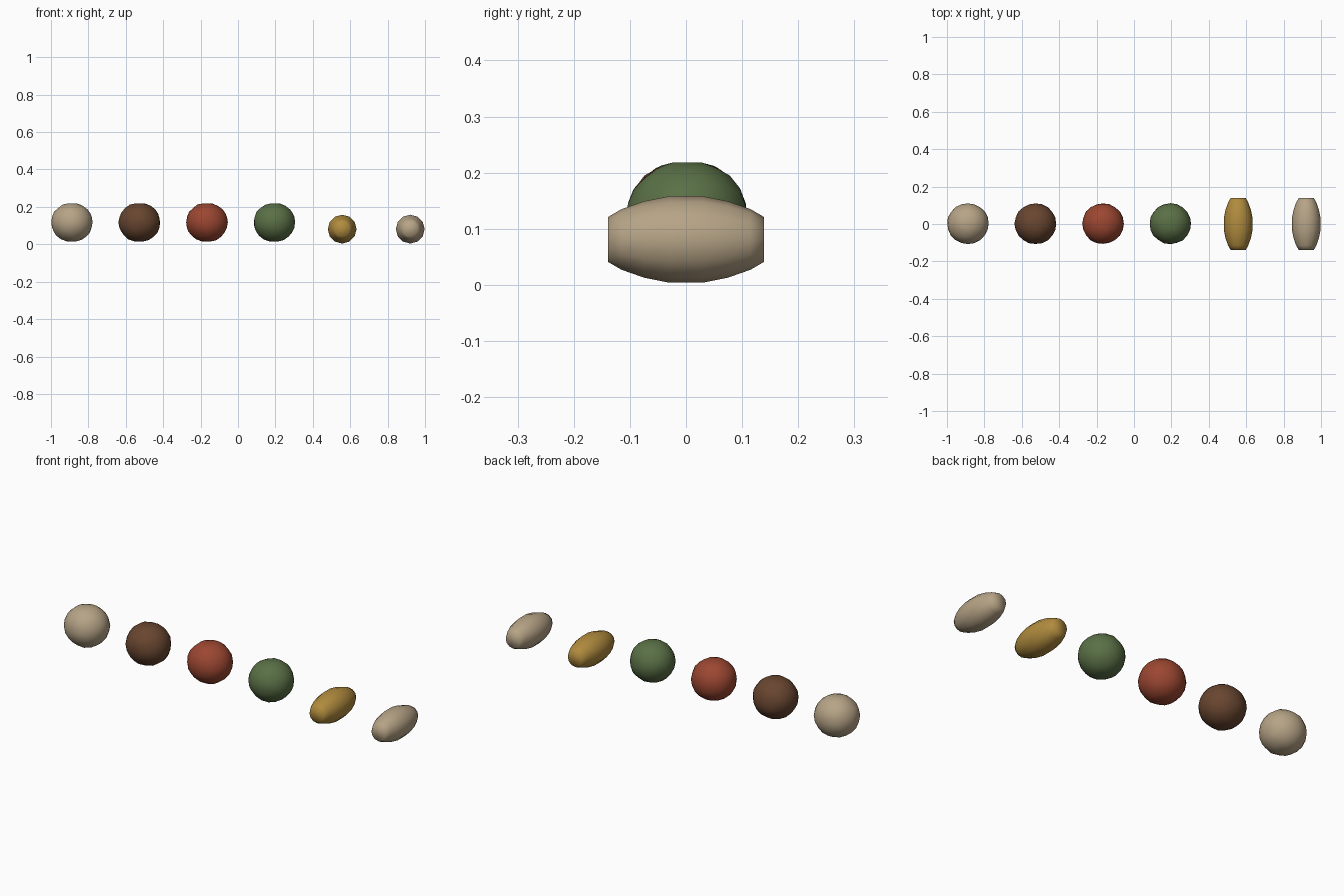
import bpy, bmesh, random

if "Cube" in bpy.data.objects:
    bpy.data.objects.remove(bpy.data.objects["Cube"])

random.seed(4)


def material(name, rgb):
    m = bpy.data.materials.new(name)
    m.diffuse_color = (*rgb, 1)
    m.use_nodes = True
    m.node_tree.nodes["Principled BSDF"].inputs["Base Color"].default_value = m.diffuse_color
    return m


CREAM = material("cream", (0.47, 0.37, 0.24))
BROWN = material("brown", (0.138, 0.060, 0.029))
RED = material("brick_red", (0.33, 0.062, 0.031))
GREEN = material("leaf_green", (0.102, 0.162, 0.061))
OCHRE = material("ochre", (0.44, 0.26, 0.048))


def finish(bm, name, mat, location):
    bmesh.ops.recalc_face_normals(bm, faces=bm.faces)
    mesh = bpy.data.meshes.new(name)
    bm.to_mesh(mesh)
    bm.free()
    mesh.materials.append(mat)
    for p in mesh.polygons:
        p.use_smooth = True
    ob = bpy.data.objects.new(name, mesh)
    ob.location = location
    bpy.context.collection.objects.link(ob)


def ball(name, x, mat):
    # slightly lumpy, slightly flattened round ball
    bm = bmesh.new()
    bmesh.ops.create_icosphere(bm, subdivisions=3, radius=1)
    for v in bm.verts:
        k = random.uniform(0.985, 1.015)
        v.co.x *= 0.111 * k
        v.co.y *= 0.109 * k
        v.co.z = max(-0.101, min(0.101, v.co.z * 0.106 * k))
    finish(bm, name, mat, (x, 0.002, 0.117))


def pod(name, x, mat):
    # long ellipsoid lying along y with blunt ends: rings of (y, radius)
    profile = [(-0.139, 0.040), (-0.115, 0.054), (-0.075, 0.068), (-0.03, 0.077),
               (0.03, 0.077), (0.075, 0.068), (0.115, 0.054), (0.139, 0.040)]
    bm = bmesh.new()
    rings = []
    for y, r in profile:
        ring = bmesh.ops.create_circle(bm, segments=12, radius=r)["verts"]
        for v in ring:
            v.co = (v.co.x, y, v.co.y + 0.001)
        rings.append(ring)
    for a, b in zip(rings, rings[1:]):
        for i in range(12):
            j = (i + 1) % 12
            bm.faces.new((a[i], a[j], b[j], b[i]))
    bm.faces.new(rings[0])
    bm.faces.new(rings[-1])
    finish(bm, name, mat, (x, 0, 0.080))


# row of four round balls, then two pods
for i, (name, mat) in enumerate([("cream_ball", CREAM), ("brown_ball", BROWN),
                                 ("red_ball", RED), ("green_ball", GREEN)]):
    ball(name, -0.888 + 0.361 * i, mat)
pod("ochre_pod", 0.557, OCHRE)
pod("cream_pod", 0.921, CREAM)
